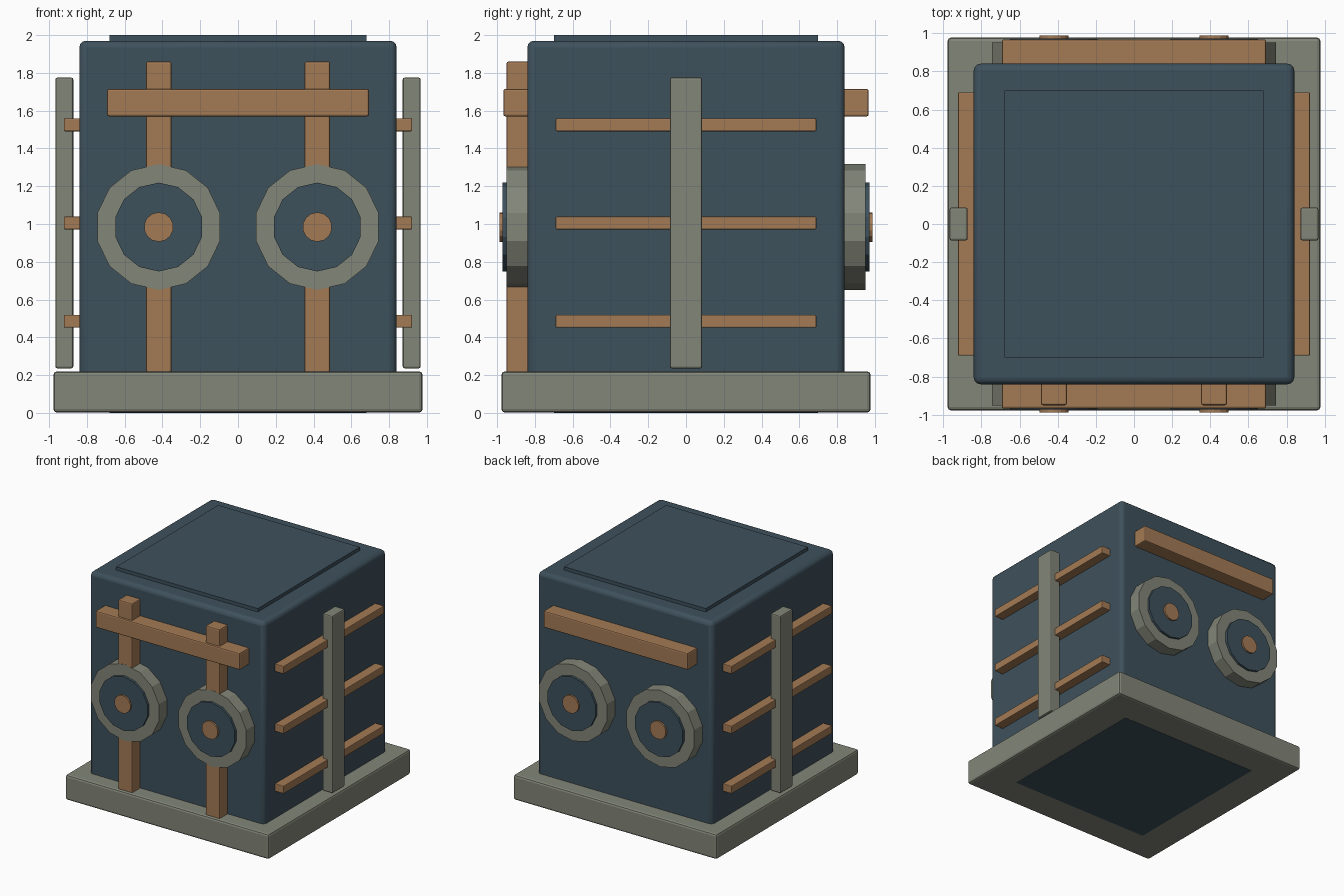
import bpy, math

if "Cube" in bpy.data.objects:
    bpy.data.objects.remove(bpy.data.objects["Cube"])


def material(name, rgb):
    m = bpy.data.materials.new(name)
    m.diffuse_color = (*rgb, 1.0)
    m.use_nodes = True
    m.node_tree.nodes["Principled BSDF"].inputs["Base Color"].default_value = m.diffuse_color
    return m


BLUE = material("slate_blue", (0.048, 0.082, 0.107))
GREY = material("stone_grey", (0.225, 0.238, 0.188))
WOOD = material("warm_wood", (0.37, 0.195, 0.09))


def finish(ob, name, mat, bevel, segments):
    ob.name = name
    ob.data.materials.append(mat)
    if bevel:
        mod = ob.modifiers.new("soft_edges", 'BEVEL')
        mod.width = bevel
        mod.segments = segments
        mod.limit_method = 'ANGLE'
        mod.angle_limit = math.radians(40)
    return ob


def box(name, lo, hi, mat, bevel=0.01, segments=2):
    """Bevelled box between two opposite corners."""
    bpy.ops.mesh.primitive_cube_add(size=1, location=[(a + b) / 2 for a, b in zip(lo, hi)])
    ob = bpy.context.object
    ob.scale = [b - a for a, b in zip(lo, hi)]
    bpy.ops.object.transform_apply(location=False, rotation=False, scale=True)
    return finish(ob, name, mat, bevel, segments)


def disc(name, x, z, radius, y_in, y_out, mat):
    """Fourteen-sided disc along y, with one corner pointing up."""
    bpy.ops.mesh.primitive_cylinder_add(
        vertices=14, radius=radius, depth=abs(y_out - y_in),
        location=(x, (y_in + y_out) / 2, z), rotation=(math.pi / 2, 0, 0))
    bpy.ops.object.transform_apply(location=False, rotation=True, scale=False)
    return finish(bpy.context.object, name, mat, 0, 1)


# Plinth, body and thin panels on top and underneath
box("plinth", (-0.977, -0.977, 0.002), (0.977, 0.977, 0.22), GREY, 0.018)
body = box("body", (-0.84, -0.84, 0.1), (0.84, 0.84, 1.97), BLUE, 0.035, 3)
box("top_panel", (-0.68, -0.70, 1.95), (0.68, 0.70, 2.0), BLUE, 0)
box("underside_panel", (-0.68, -0.70, 0.0), (0.68, 0.70, 0.008), BLUE, 0)

# Front posts
for sx, side in ((-1, "left"), (1, "right")):
    box(f"front_post_{side}", (sx * 0.42 - 0.068, -0.95, 0.2),
        (sx * 0.42 + 0.068, -0.82, 1.86), WOOD)

# Crossbars and round dials on the front and the back
for sy, face in ((-1, "front"), (1, "back")):
    y0, y1 = sorted((sy * 0.82, sy * 0.967))
    box(f"{face}_crossbar", (-0.693, y0, 1.57), (0.693, y1, 1.715), WOOD)
    for sx, side in ((-1, "left"), (1, "right")):
        for part, r, depth, mat in (("rim", 0.333, 0.951, GREY),
                                    ("plate", 0.235, 0.972, BLUE),
                                    ("hub", 0.078, 0.987, WOOD)):
            disc(f"{face}_{part}_{side}", sx * 0.42, 0.984, r, sy * 0.82, sy * depth, mat)

# Side upright and its three horizontal rails
for sx, side in ((-1, "left"), (1, "right")):
    x0, x1 = sorted((sx * 0.872, sx * 0.967))
    box(f"{side}_upright", (x0, -0.086, 0.236), (x1, 0.086, 1.775), GREY)
    x0, x1 = sorted((sx * 0.82, sx * 0.922))
    for i, z in enumerate((0.485, 1.005, 1.525)):
        box(f"{side}_rail_{i + 1}", (x0, -0.69, z - 0.034), (x1, 0.69, z + 0.034), WOOD, 0.006)

# Smooth only the rounded body edges
bpy.ops.object.select_all(action='DESELECT')
body.select_set(True)
bpy.context.view_layer.objects.active = body
bpy.ops.object.shade_smooth_by_angle(angle=math.radians(35))
